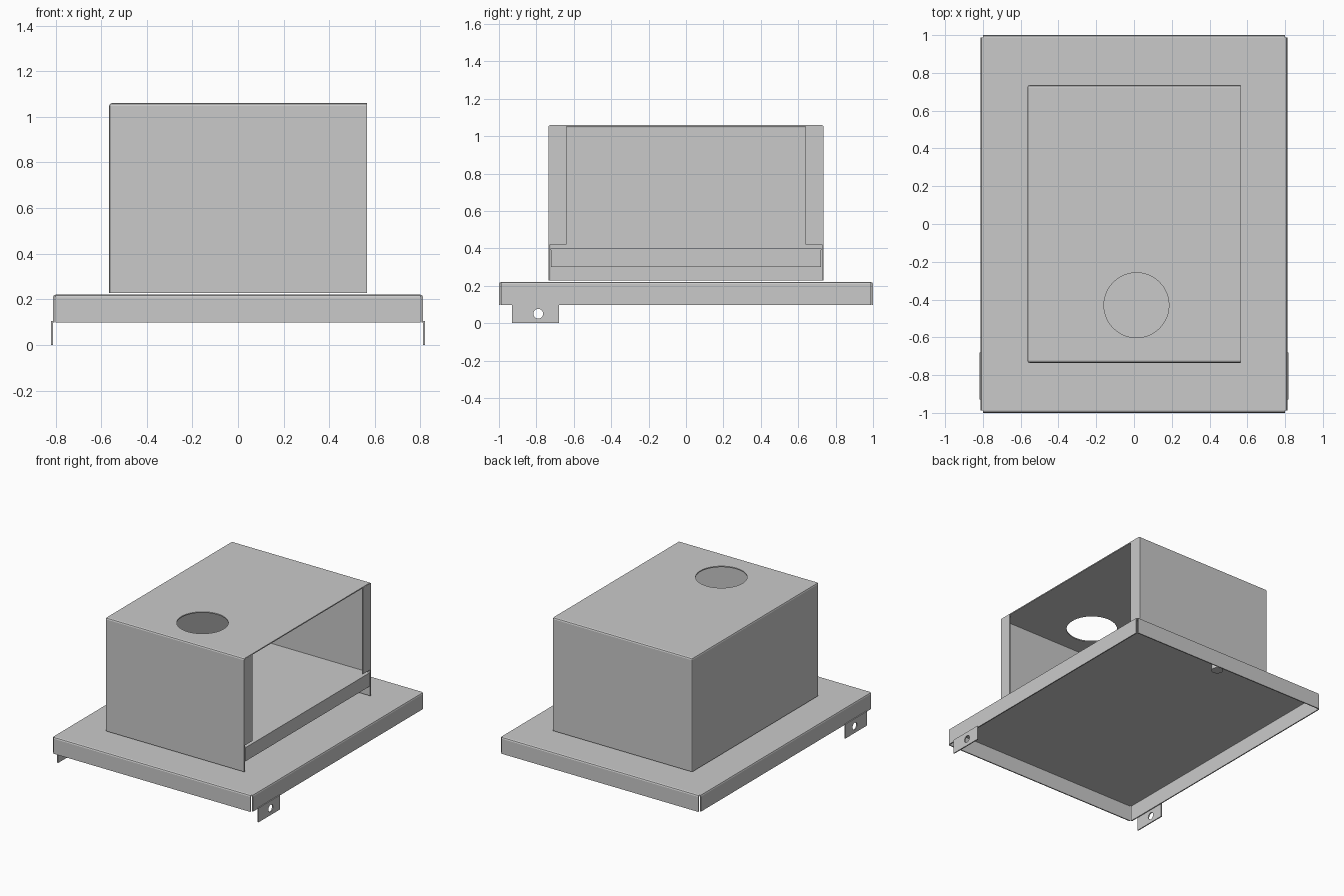
import bpy, bmesh, math
from mathutils import Matrix, Vector

if "Cube" in bpy.data.objects:
    bpy.data.objects.remove(bpy.data.objects["Cube"], do_unlink=True)

SHEET = 0.008

# One flat sheet metal colour
steel = bpy.data.materials.new("grey steel")
steel.use_nodes = True
steel.diffuse_color = (0.59, 0.59, 0.59, 1)
steel.node_tree.nodes["Principled BSDF"].inputs["Base Color"].default_value = steel.diffuse_color


def finish(name, bm):
    mesh = bpy.data.meshes.new(name)
    bm.to_mesh(mesh)
    bm.free()
    mesh.materials.append(steel)
    ob = bpy.data.objects.new(name, mesh)
    bpy.context.collection.objects.link(ob)
    return ob


def box_bmesh(lo, hi):
    lo, hi = Vector(lo), Vector(hi)
    bm = bmesh.new()
    bmesh.ops.create_cube(bm, size=1)
    bmesh.ops.scale(bm, vec=hi - lo, verts=bm.verts)
    bmesh.ops.translate(bm, vec=(lo + hi) / 2, verts=bm.verts)
    return bm


def plate(name, lo, hi):
    return finish(name, box_bmesh(lo, hi))


def folded_shell(name, lo, hi, open_sides, corner_slits=False):
    """Sheet metal box with open sides, small bend radii and optional corner slits."""
    bm = box_bmesh(lo, hi)
    bm.normal_update()
    gone = [f for f in bm.faces if any(f.normal.dot(Vector(d)) > 0.9 for d in open_sides)]
    bmesh.ops.delete(bm, geom=gone, context="FACES")
    folds = [e for e in bm.edges if len(e.link_faces) == 2]
    bmesh.ops.bevel(bm, geom=folds, offset=0.012, segments=2, affect="EDGES", profile=0.5)
    if corner_slits:
        bm.normal_update()
        corners = [f for f in bm.faces if abs(f.normal.x) > 0.2 and abs(f.normal.y) > 0.2]
        bmesh.ops.delete(bm, geom=corners, context="FACES")
    ob = finish(name, bm)
    solid = ob.modifiers.new("sheet thickness", "SOLIDIFY")
    solid.thickness = SHEET
    solid.offset = -1
    return ob


def drill(ob, center, radius, depth, axis="Z"):
    """Cut a round hole with a hidden cylinder."""
    bm = bmesh.new()
    turn = Matrix.Rotation(math.pi / 2, 4, "Y") if axis == "X" else Matrix()
    bmesh.ops.create_cone(bm, cap_ends=True, segments=48, radius1=radius, radius2=radius,
                          depth=depth, matrix=Matrix.Translation(center) @ turn)
    cutter = finish(ob.name + "_cutter", bm)
    cutter.hide_render = True
    cutter.hide_set(True)
    cutter.display_type = "WIRE"
    cut = ob.modifiers.new("hole", "BOOLEAN")
    cut.operation = "DIFFERENCE"
    cut.solver = "EXACT"
    cut.object = cutter


# Base tray with turned-down rim, slit at the corners
folded_shell("base_tray", (-0.812, -1, 0.098), (0.812, 1, 0.22), [(0, 0, -1)], corner_slits=True)

# Housing, open below and on its left side, with a round outlet in the top
housing = folded_shell("housing", (-0.565, -0.735, 0.228), (0.565, 0.735, 1.06),
                       [(0, 0, -1), (1, 0, 0)])
drill(housing, (0.013, -0.43, 1.05), 0.172, 0.2)

# Return flanges beside the opening
for side, s in (("front", -1), ("back", 1)):
    ys = sorted((s * 0.64, s * 0.734))
    plate(side + "_return_flange", (0.558, ys[0], 0.42), (0.566, ys[1], 1.055))

# Inner floor with a turned-down edge
plate("inner_floor", (-0.555, -0.725, 0.392), (0.557, 0.725, 0.4))
plate("floor_lip", (0.557, -0.722, 0.3), (0.565, 0.722, 0.4))

# Mounting tabs with screw holes
for side, s in (("right", -1), ("left", 1)):
    xs = sorted((s * 0.811, s * 0.819))
    tab = plate(side + "_mounting_tab", (xs[0], -0.93, 0), (xs[1], -0.68, 0.105))
    drill(tab, (s * 0.815, -0.79, 0.05), 0.026, 0.1, "X")

# Small stud under the tray
bm = bmesh.new()
bmesh.ops.create_cone(bm, cap_ends=True, segments=24, radius1=0.04, radius2=0.04,
                      depth=0.06, matrix=Matrix.Translation((0, 0.88, 0.183)))
stud = finish("underside_stud", bm)
for f in stud.data.polygons:
    f.use_smooth = len(f.vertices) == 4
